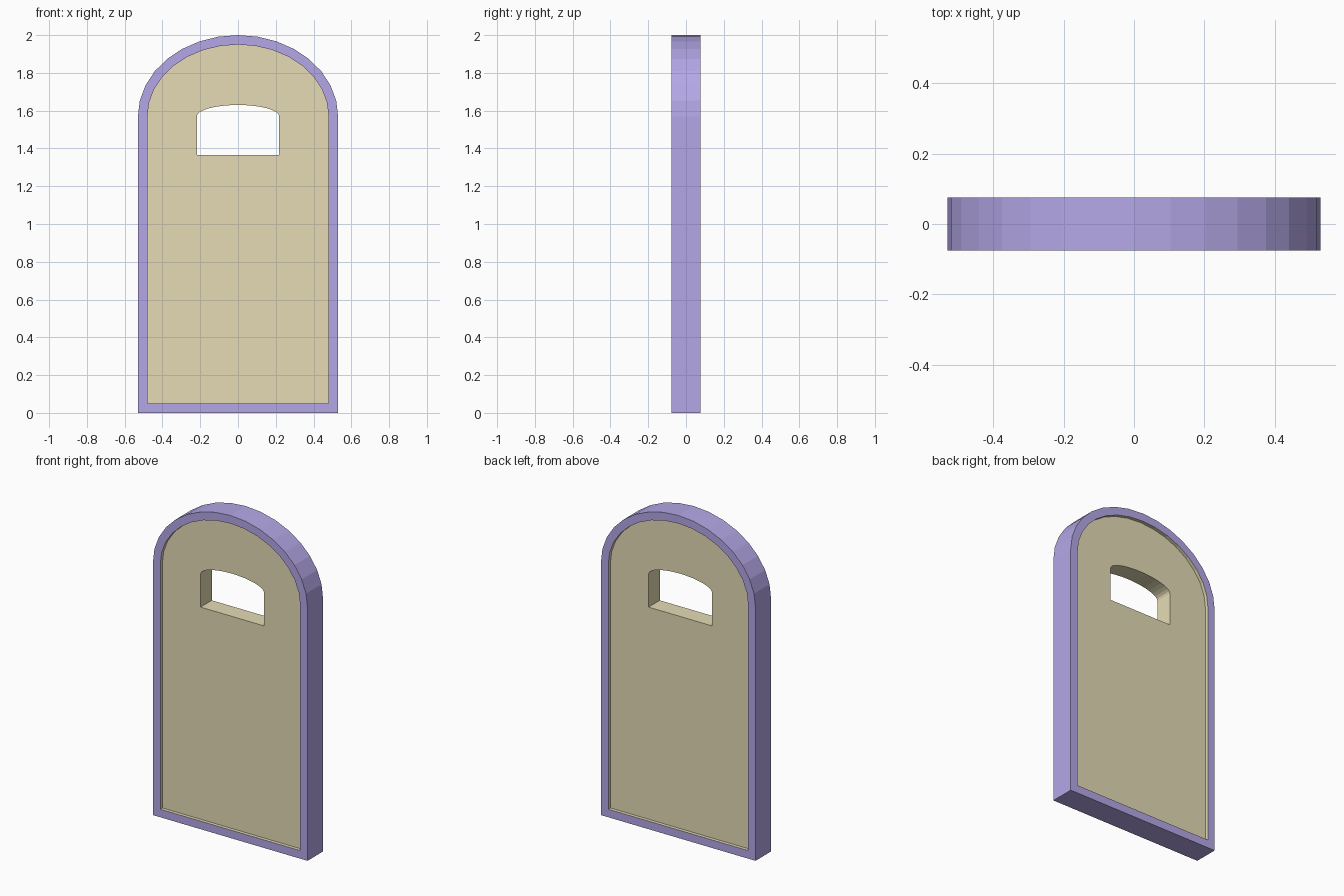
import bpy
import bmesh
from math import sin, cos, pi

if "Cube" in bpy.data.objects:
    bpy.data.objects.remove(bpy.data.objects["Cube"])

SEGS = 16          # facets across each arch
SPRING = 1.57      # height where the arches start


def arch(half_w, bottom, rise):
    """Arched outline in x, z: two bottom corners, then the arch right to left."""
    pts = [(-half_w, bottom), (half_w, bottom)]
    for i in range(SEGS + 1):
        a = pi * i / SEGS
        pts.append((half_w * cos(a), SPRING + rise * sin(a)))
    return pts


def material(name, rgb):
    m = bpy.data.materials.new(name)
    m.diffuse_color = (*rgb, 1)
    m.use_nodes = True
    m.node_tree.nodes["Principled BSDF"].inputs["Base Color"].default_value = m.diffuse_color
    return m


def loft(name, rings, mat):
    """Join successive (outline, y) rings with quads."""
    bm = bmesh.new()
    loops = [[bm.verts.new((x, y, z)) for x, z in outline] for outline, y in rings]
    for a, b in zip(loops, loops[1:]):
        n = len(a)
        for i in range(n):
            j = (i + 1) % n
            bm.faces.new((a[i], b[i], b[j], a[j]))
    mesh = bpy.data.meshes.new(name)
    bm.to_mesh(mesh)
    bm.free()
    mesh.materials.append(mat)
    obj = bpy.data.objects.new(name, mesh)
    bpy.context.collection.objects.link(obj)
    return obj


outer = arch(0.53, 0.0, 0.43)
inner = arch(0.48, 0.05, 0.38)
window = arch(0.218, 1.365, 0.06)
D = 0.076          # half depth of the frame
P = 0.055          # half depth of the recessed panel

# Arched border
loft("door_frame", [(inner, -D), (outer, -D), (outer, D), (inner, D)],
     material("frame_purple", (0.46, 0.39, 0.80)))

# Recessed panel with its reveals and the window opening
loft("door_panel", [(inner, D), (inner, P), (window, P),
                    (window, -P), (inner, -P), (inner, -D)],
     material("panel_tan", (0.78, 0.71, 0.46)))
